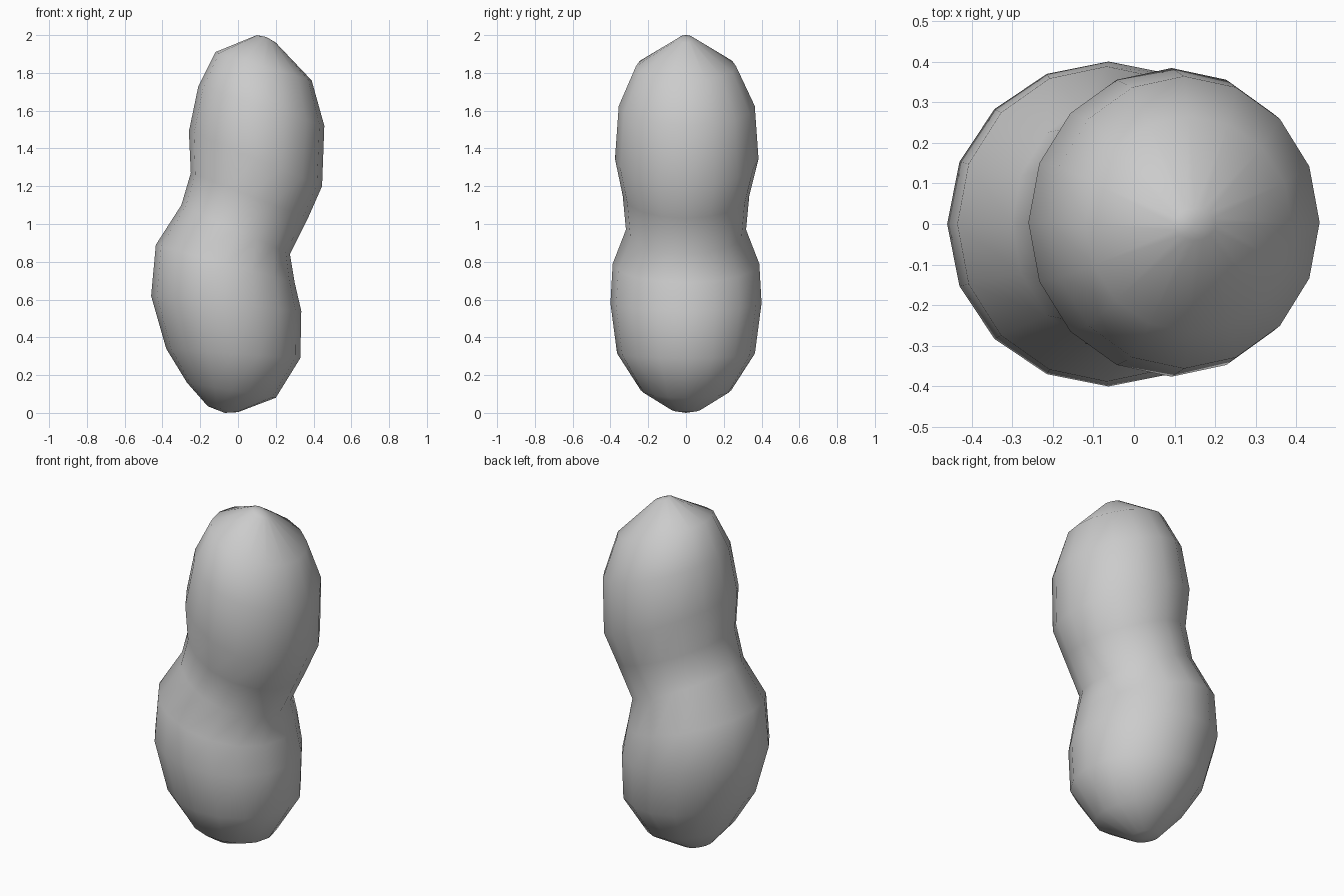
import bpy, bmesh
from math import cos, sin, pi

if "Cube" in bpy.data.objects:
    bpy.data.objects.remove(bpy.data.objects["Cube"])

SIDES = 16
# Tilted cross-sections: left x, left z, right x, right z, half depth, y offset
RINGS = [
    (-0.16, 0.035, 0.00, 0.004, 0.08, 0.0),
    (-0.27, 0.16, 0.20, 0.08, 0.24, 0.0),
    (-0.38, 0.34, 0.33, 0.29, 0.365, 0.0),
    (-0.46, 0.62, 0.335, 0.54, 0.40, 0.0),
    (-0.435, 0.89, 0.30, 0.69, 0.388, 0.0),
    (-0.30, 1.10, 0.275, 0.84, 0.318, 0.0),
    (-0.25, 1.27, 0.37, 1.03, 0.335, 0.0),
    (-0.26, 1.49, 0.445, 1.20, 0.38, 0.004),
    (-0.21, 1.73, 0.457, 1.52, 0.36, 0.004),
    (-0.12, 1.91, 0.39, 1.76, 0.265, 0.0),
    (0.10, 2.00, 0.20, 1.96, 0.04, 0.0),
]

bm = bmesh.new()


def ring(lx, lz, rx, rz, depth, y):
    verts = []
    for i in range(SIDES):
        a = 2 * pi * i / SIDES
        t = (1 + cos(a)) / 2
        verts.append(bm.verts.new((lx + (rx - lx) * t, y + depth * sin(a), lz + (rz - lz) * t)))
    return verts


# Peanut shell lofted through the rings and closed at both ends
loops = [ring(*r) for r in RINGS]
for lo, hi in zip(loops, loops[1:]):
    for i in range(SIDES):
        j = (i + 1) % SIDES
        bm.faces.new((lo[i], lo[j], hi[j], hi[i]))
for loop, tip in ((loops[0], (-0.07, 0, 0.0)), (loops[-1], (0.15, 0, 1.99))):
    pole = bm.verts.new(tip)
    for i in range(SIDES):
        bm.faces.new((loop[i], loop[(i + 1) % SIDES], pole))
bmesh.ops.recalc_face_normals(bm, faces=bm.faces)
for f in bm.faces:
    f.smooth = True

mesh = bpy.data.meshes.new("peanut_shell")
bm.to_mesh(mesh)
bm.free()
bpy.context.collection.objects.link(bpy.data.objects.new("peanut_shell", mesh))
